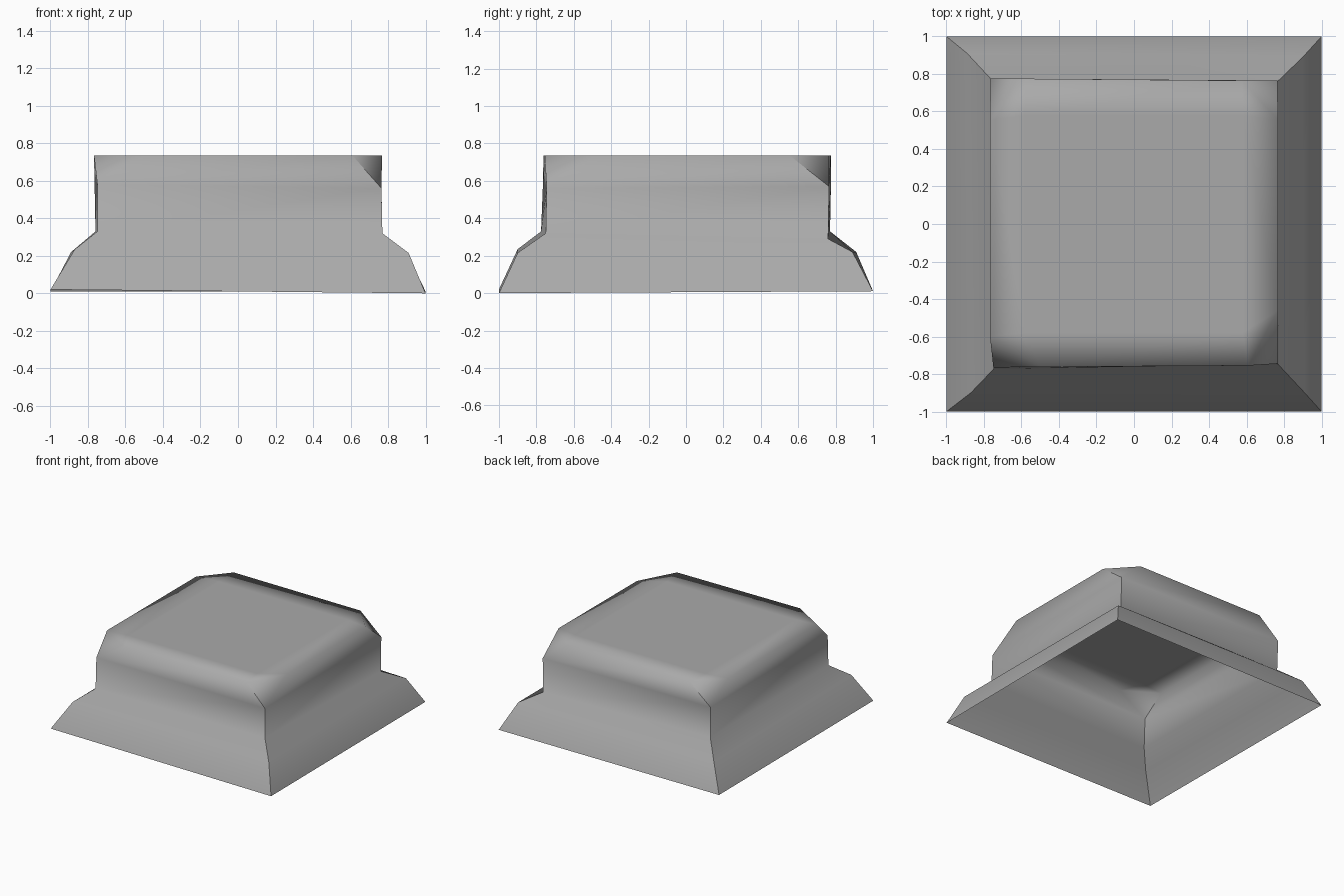
import bpy
import bmesh

cube = bpy.data.objects.get("Cube")
if cube:
    bpy.data.objects.remove(cube, do_unlink=True)

# Single grey material
grey = bpy.data.materials.new("plain grey")
grey.use_nodes = True
colour = (0.4, 0.4, 0.4, 1)
grey.diffuse_color = colour
grey.node_tree.nodes["Principled BSDF"].inputs["Base Color"].default_value = colour

# Slightly uneven corner rings, counter-clockwise from front right
base = [(-1, -1, .02), (1, -1, 0), (1, 1, .01), (-1, 1, .01)]
knee = [(-.87, -.9, .235), (.91, -.9, .215), (.9, .89, .22), (-.89, .91, .22)]
neck = [(-.75, -.775, .33), (.77, -.75, .32), (.765, .76, .29), (-.76, .77, .33)]
shoulder = [(-.75, -.765, .58), (.765, -.745, .56), (.765, .765, .57), (-.765, .775, .58)]

# Ends of each clipped top corner: on the wall before it and the wall after it
top_z = .735
clip_in = [(-.768, -.6), (.61, -.755), (.768, .555), (-.58, .775)]
clip_out = [(-.5, -.762), (.768, -.46), (.575, .765), (-.768, .555)]
inner = [(-.58, -.58), (.58, -.58), (.58, .58), (-.58, .58)]

bm = bmesh.new()


def ring(points):
    return [bm.verts.new((*p, top_z) if len(p) == 2 else p) for p in points]


def face(*verts):
    bm.faces.new(verts).smooth = True


def sharpen(a, b):
    bm.edges.get((a, b)).smooth = False


rings = [ring(r) for r in (base, knee, neck, shoulder)]
before, after, middle = ring(clip_in), ring(clip_out), ring(inner)
rim = rings[-1]

for i in range(4):
    j = (i + 1) % 4
    # Flange and upright wall
    for low, high in zip(rings, rings[1:]):
        face(low[i], low[j], high[j], high[i])
    # Upper wall, clipped corner and border of the top
    face(rim[i], rim[j], before[j], after[i])
    face(rim[i], after[i], before[i])
    face(after[i], before[j], middle[j], middle[i])
    face(before[i], after[i], middle[i])
face(*middle)

# Hard mitred corners, the rest blends smoothly
for i in range(4):
    for low, high in zip(rings, rings[1:]):
        sharpen(low[i], high[i])
    sharpen(rim[i], before[i])

mesh = bpy.data.meshes.new("flanged_cover")
bm.to_mesh(mesh)
bm.free()
mesh.materials.append(grey)
cover = bpy.data.objects.new("flanged_cover", mesh)
bpy.context.collection.objects.link(cover)
